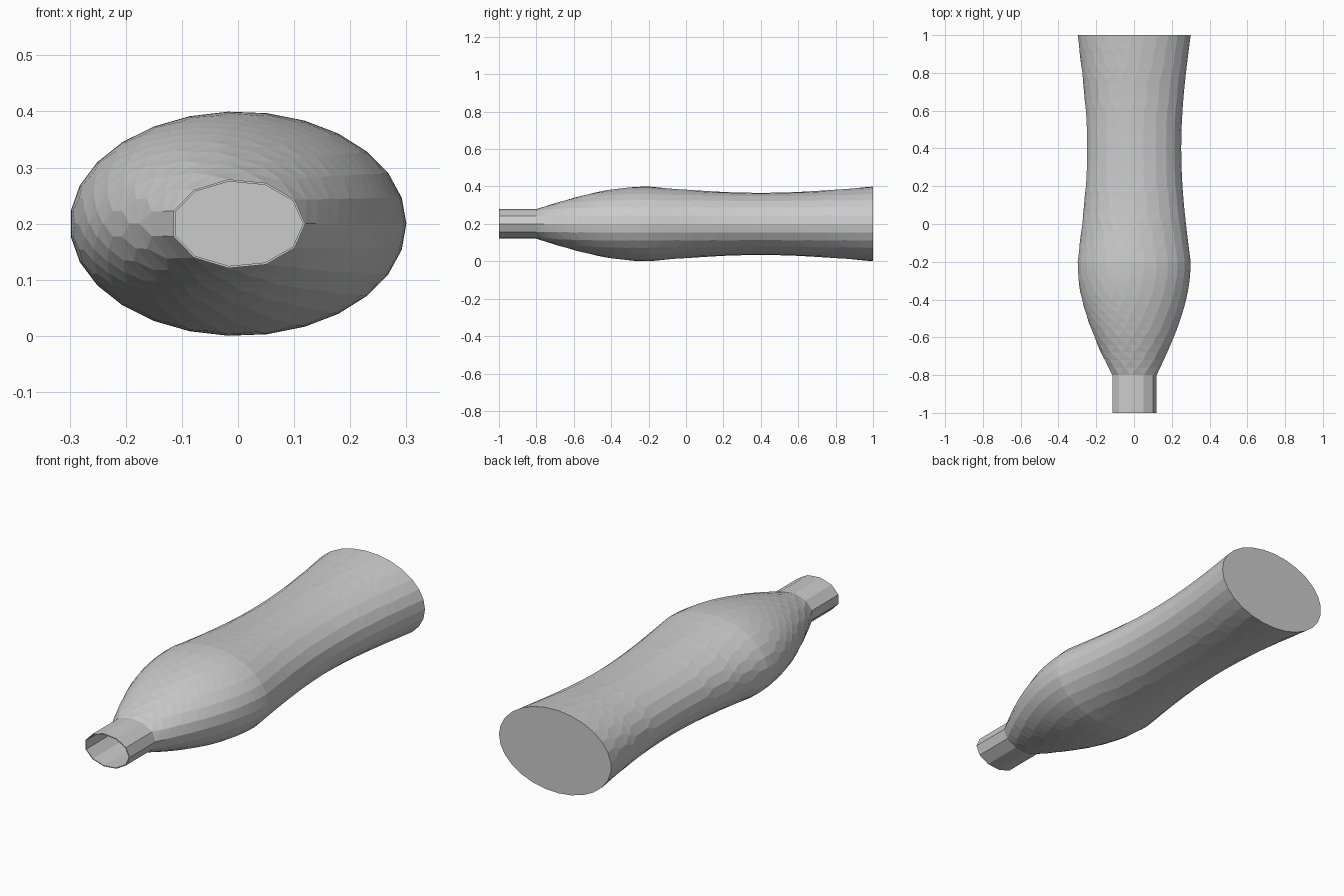
import bpy, bmesh, math

if "Cube" in bpy.data.objects:
    bpy.data.objects.remove(bpy.data.objects["Cube"])

WALL = 0.004


def half_width(y):
    # straight neck, bulging shoulder, waisted grip
    if y <= -0.8:
        return 0.12
    if y <= -0.2:
        return 0.12 + 0.18 * math.sin(math.pi / 2 * (y + 0.8) / 0.6)
    return 0.30 - 0.05 * math.sin(math.pi * (y + 0.2) / 1.2)


def ring(bm, y, inset=0.0):
    # oval cross-section whose side count follows its size
    w = half_width(y)
    n = math.ceil(math.pi * 8.5 * w / 0.3)
    yy = min(y, 1 - inset)
    return [bm.verts.new(((w - inset) * math.cos(2 * math.pi * i / n), yy,
                          0.2 + (w / 1.5 - inset) * math.sin(2 * math.pi * i / n)))
            for i in range(n)]


def stitch(bm, a, b):
    # join two rings, with triangles where the counts differ
    na, nb = len(a), len(b)
    if na == nb:
        for i in range(na):
            j = (i + 1) % na
            bm.faces.new((a[i], a[j], b[j], b[i]))
        return
    i = j = 0
    while i < na or j < nb:
        if j >= nb or (i < na and (i + 1) / na <= (j + 1) / nb):
            bm.faces.new((a[i % na], a[(i + 1) % na], b[j % nb]))
            i += 1
        else:
            bm.faces.new((a[i % na], b[(j + 1) % nb], b[j % nb]))
            j += 1


stations = [-1.0, -0.8]
stations += [-0.8 + 0.04 * k for k in range(1, 15)] + [-0.2]
stations += [-0.2 + 0.05 * k for k in range(1, 24)] + [1.0]

bm = bmesh.new()
outer = [ring(bm, y) for y in stations]
inner = [ring(bm, y, WALL) for y in stations]

# outer and inner skins
for skin in (outer, inner):
    for a, b in zip(skin, skin[1:]):
        stitch(bm, a, b)

# mouth rim and flat base
stitch(bm, outer[0], inner[0])
bm.faces.new(outer[-1])
bm.faces.new(inner[-1])
bmesh.ops.recalc_face_normals(bm, faces=bm.faces)

mesh = bpy.data.meshes.new("bottle")
bm.to_mesh(mesh)
bm.free()
bottle = bpy.data.objects.new("bottle", mesh)
bpy.context.collection.objects.link(bottle)
